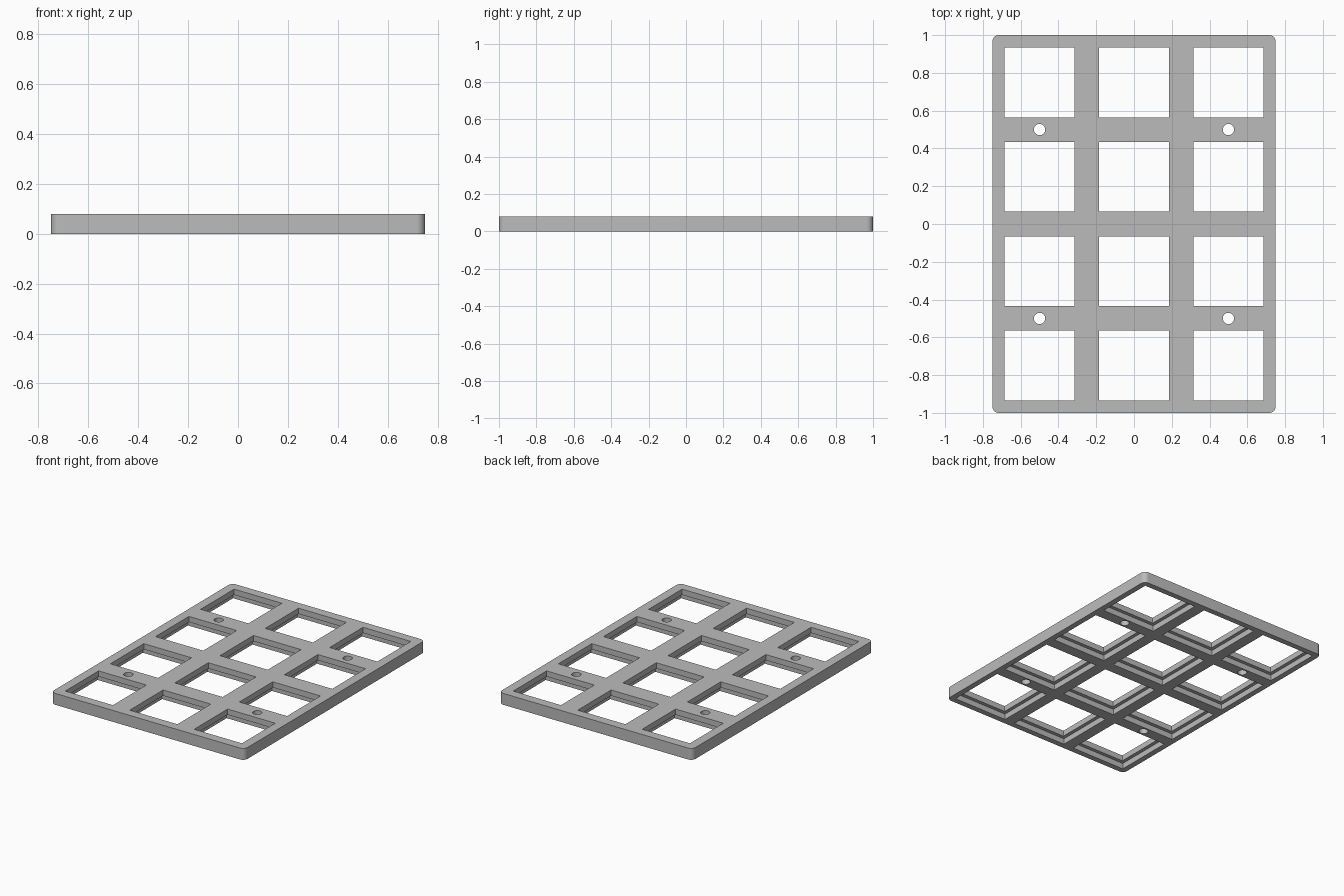
import bpy, bmesh, math
from mathutils import Matrix, Vector

if "Cube" in bpy.data.objects:
    bpy.data.objects.remove(bpy.data.objects["Cube"], do_unlink=True)

WIDTH, DEPTH, HEIGHT = 1.5, 2.0, 0.08
PITCH = 0.5
OPENING, RECESS = 0.37, 0.42
LEDGE_Z = 0.04
CORNER, SCREW_RADIUS = 0.035, 0.03

grey = bpy.data.materials.new("plain grey")
grey.use_nodes = True
colour = (0.5, 0.5, 0.5, 1)
grey.diffuse_color = colour
grey.node_tree.nodes["Principled BSDF"].inputs["Base Color"].default_value = colour


def add_box(bm, x, y, z0, z1, sx, sy):
    matrix = Matrix.Translation((x, y, (z0 + z1) / 2)) @ Matrix.Diagonal((sx, sy, z1 - z0, 1))
    return bmesh.ops.create_cube(bm, size=1, matrix=matrix)["verts"]


def make_object(name, bm):
    mesh = bpy.data.meshes.new(name)
    bm.to_mesh(mesh)
    bm.free()
    mesh.materials.append(grey)
    obj = bpy.data.objects.new(name, mesh)
    bpy.context.collection.objects.link(obj)
    return obj


def cut(target, cutter):
    cutter.hide_render = True
    mod = target.modifiers.new("cut", "BOOLEAN")
    mod.operation = "DIFFERENCE"
    mod.solver = "EXACT"
    mod.object = cutter
    bpy.context.view_layer.objects.active = target
    bpy.ops.object.modifier_apply(modifier=mod.name)
    bpy.data.objects.remove(cutter, do_unlink=True)


# Plate with rounded upright corners
bm = bmesh.new()
add_box(bm, 0, 0, 0, HEIGHT, WIDTH, DEPTH)
upright = [e for e in bm.edges if abs(e.verts[0].co.z - e.verts[1].co.z) > HEIGHT / 2]
bmesh.ops.bevel(bm, geom=upright, offset=CORNER, segments=8, profile=0.5, affect="EDGES")
plate = make_object("grid_plate", bm)

cells = [((i - 1) * PITCH, (j - 1.5) * PITCH) for i in range(3) for j in range(4)]

# Square through openings and round screw holes
bm = bmesh.new()
for x, y in cells:
    add_box(bm, x, y, -0.1, 0.2, OPENING, OPENING)
for x in (-PITCH, PITCH):
    for y in (-PITCH, PITCH):
        bmesh.ops.create_cone(bm, cap_ends=True, segments=32, radius1=SCREW_RADIUS,
                              radius2=SCREW_RADIUS, depth=0.3,
                              matrix=Matrix.Translation((x, y, 0.05)))
cut(plate, make_object("opening_cutter", bm))

# Wider recesses on the underside leave a ledge around each opening
bm = bmesh.new()
for x, y in cells:
    add_box(bm, x, y, -0.1, LEDGE_Z, RECESS, RECESS)
cut(plate, make_object("recess_cutter", bm))

# Smooth only the round corners and screw holes
bpy.ops.object.select_all(action="DESELECT")
plate.select_set(True)
bpy.context.view_layer.objects.active = plate
bpy.ops.object.shade_smooth_by_angle(angle=math.radians(30))
